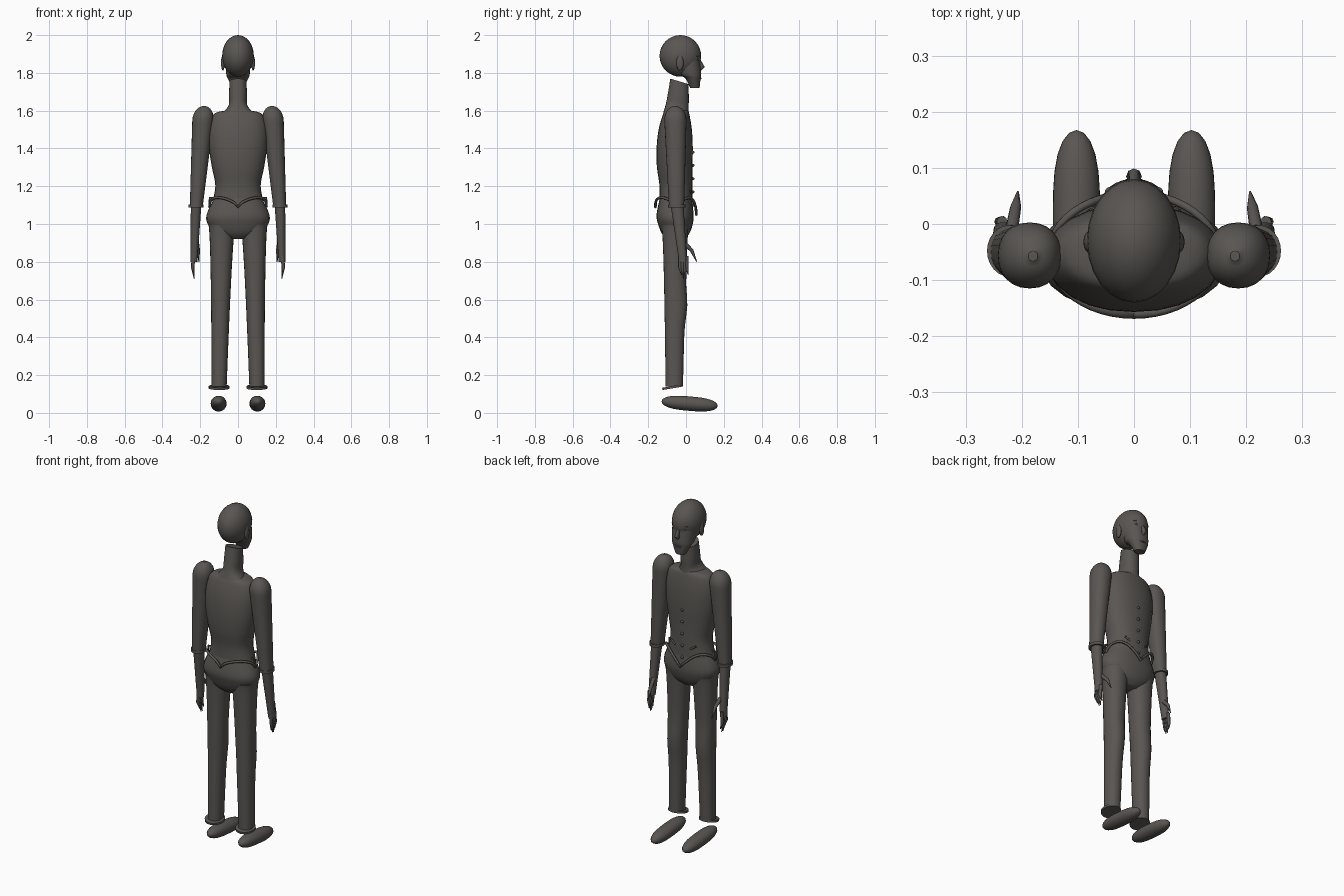
import bpy, math
from mathutils import Vector

cube = bpy.data.objects.get("Cube")
if cube:
    bpy.data.objects.remove(cube)

cloth = bpy.data.materials.new("dark_grey")
cloth.use_nodes = True
colour = (.1, .092, .084, 1)
cloth.diffuse_color = colour
cloth.node_tree.nodes["Principled BSDF"].inputs["Base Color"].default_value = colour


def finish(ob, name):
    """Name, colour and shade the object."""
    ob.name = name
    ob.data.materials.append(cloth)
    bpy.ops.object.select_all(action='DESELECT')
    bpy.context.view_layer.objects.active = ob
    ob.select_set(True)
    bpy.ops.object.mode_set(mode='EDIT')
    bpy.ops.mesh.select_all(action='SELECT')
    bpy.ops.mesh.normals_make_consistent(inside=False)
    bpy.ops.object.mode_set(mode='OBJECT')
    bpy.ops.object.shade_smooth_by_angle(angle=math.radians(50))


def skin(name, rings):
    """Join rings of points into a closed body."""
    sides = len(rings[0])
    verts = [point for ring in rings for point in ring]
    faces = [tuple(range(sides)), tuple(range(len(verts) - sides, len(verts)))]
    for start in range(0, len(verts) - sides, sides):
        for k in range(sides):
            low, nxt = start + k, start + (k + 1) % sides
            faces.append((low, nxt, nxt + sides, low + sides))
    mesh = bpy.data.meshes.new(name)
    mesh.from_pydata(verts, [], faces)
    ob = bpy.data.objects.new(name, mesh)
    bpy.context.collection.objects.link(ob)
    finish(ob, name)


def oval(x, y, z, rx, ry, power=2.2, slope=0, sides=24):
    """One horizontal section, optionally sloping down towards the front."""
    ring = []
    for k in range(sides):
        angle = math.tau * k / sides
        c, s = math.cos(angle), math.sin(angle)
        across = rx * math.copysign(abs(c) ** (2 / power), c)
        along = ry * math.copysign(abs(s) ** (2 / power), s)
        ring.append((x + across, y + along, z - slope * along))
    return ring


def body(name, rows, slope=0, steps=4):
    """Smooth body on the centre line; rows hold z, half width, y, half depth."""
    rings = []
    for i in range(len(rows) - 1):
        before, after = rows[max(i - 1, 0)], rows[min(i + 2, len(rows) - 1)]
        for step in range(steps + 1):
            t = step / steps
            z, rx, y, ry = [
                b + t / 2 * (c - a + t * (2*a - 5*b + 4*c - d + t * (3*b - a - 3*c + d)))
                for a, b, c, d in zip(before, rows[i], rows[i + 1], after)]
            if step or i == 0:
                rings.append(oval(0, y, z, rx, ry, slope=slope))
    skin(name, rings)


def limb(name, side, top, bottom, thick, thin, ease=1.0, dome=0.0, knee=0.0, steps=24):
    """Tapered limb with an optional domed top and forward knee."""
    rings = []
    for step in range(steps + 1):
        t = (step / steps) ** 2
        x, y, z = Vector(top).lerp(Vector(bottom), t)
        rx, ry = Vector(thick).lerp(Vector(thin), t ** ease)
        if dome:
            drop = min((top[2] - z) / dome, 1)
            cap = math.sqrt(max(1 - (1 - drop) ** 2, .02))
            rx, ry = rx * cap, ry * cap
        bump = knee * math.exp(-((t - .5) / .1) ** 2)
        rings.append(oval(side * x, y + bump / 2, z, rx, ry + bump / 2))
    skin(name, rings)


def rod(name, points, radii, side=1, sides=8):
    """Tapered round rod through points."""
    points = [Vector((side * x, y, z)) for x, y, z in points]
    rings, u = [], None
    for i, point in enumerate(points):
        d = (points[min(i + 1, len(points) - 1)] - points[max(i - 1, 0)]).normalized()
        u = (u - d * u.dot(d)).normalized() if u else d.orthogonal().normalized()
        v = d.cross(u)
        angles = [math.tau * k / sides for k in range(sides)]
        rings.append([point + radii[i] * (u * math.cos(a) + v * math.sin(a)) for a in angles])
    skin(name, rings)


def blob(name, centre, size, tilt=0.0, power=2.0):
    """Ellipsoid, with blunter ends along y for higher powers."""
    bpy.ops.mesh.primitive_uv_sphere_add(segments=24, ring_count=16, location=centre,
                                         rotation=(tilt, 0, 0))
    ob = bpy.context.object
    ob.scale = size
    for v in ob.data.vertices:
        reach = math.hypot(v.co.x, v.co.z)
        if reach > .01:
            grow = math.sqrt(max(1 - abs(v.co.y) ** power, 0)) / reach
            v.co.x *= grow
            v.co.z *= grow
    finish(ob, name)


def band(name, centre, size, tilt=0.0):
    """Thin oval cuff."""
    bpy.ops.mesh.primitive_cylinder_add(vertices=24, radius=1, depth=1, location=centre,
                                        rotation=(tilt, 0, 0))
    ob = bpy.context.object
    ob.scale = size
    finish(ob, name)


# Head
blob("skull", (0, -.03, 1.89), (.084, .11, .11))
body("face", [(1.9, .07, 0, .07), (1.8, .063, .02, .06),
              (1.77, .054, .037, .04), (1.72, .03, .047, .025)])
rod("nose", [(0, .06, 1.89), (0, .085, 1.83), (0, .07, 1.81)], [.005, .014, .007])
blob("mouth", (0, .073, 1.77), (.02, .01, .005))

# Neck, torso and pelvis
body("neck", [(1.755, .045, -.035, .048), (1.68, .048, -.04, .055),
              (1.62, .052, -.046, .06), (1.57, .1, -.05, .07)], slope=.3)
body("torso", [(1.6, .07, -.05, .06), (1.58, .13, -.052, .07), (1.5, .155, -.057, .088),
               (1.4, .153, -.06, .096), (1.3, .138, -.06, .094),
               (1.2, .12, -.053, .087), (1.1, .14, -.053, .087)])
body("pelvis", [(1.14, .125, -.054, .084), (1.05, .166, -.058, .098),
                (1, .16, -.056, .092), (.95, .12, -.055, .073), (.92, .05, -.055, .045)])

# Waistcoat buttons and pointed hem
for i in range(5):
    blob(f"button_{i + 1}", (0, .035, 1.1 + .07 * i), (.008, .01, .008))

hem = []
for k in range(49):
    angle = math.tau * k / 48
    c, s = math.cos(angle), math.sin(angle)
    wave = .05 * abs(math.sin(2 * angle)) ** .6
    hem.append((.15 * c, .108 * s - .054, 1.09 + wave - .04 * max(s, 0) ** 8))
rod("waistcoat_hem", hem, [.007] * len(hem))

for label, side in (("left", 1), ("right", -1)):
    # Face details
    blob(label + "_ear", (side * .08, -.032, 1.853), (.01, .019, .04))
    blob(label + "_eye", (side * .03, .062, 1.87), (.014, .008, .007))
    blob(label + "_brow", (side * .032, .058, 1.89), (.02, .01, .005))

    # Waistcoat tab and pocket
    rod(label + "_side_tab", [(.12, -.06, 1.14), (.15, -.06, 1.14), (.153, -.06, 1.09)],
        [.005] * 3, side)
    rod(label + "_pocket", [(.05, .03, 1.16), (.08, .022, 1.18)], [.005] * 2, side)

    # Arm with rolled cuff
    limb(label + "_upper_arm", side, (.18, -.057, 1.625), (.221, -.05, 1.09),
         (.06, .062), (.034, .04), dome=.08)
    band(label + "_sleeve_cuff", (side * .222, -.048, 1.095), (.04, .046, .016))
    limb(label + "_forearm", side, (.222, -.047, 1.1), (.233, -.016, .8),
         (.028, .034), (.018, .021))

    # Fingers and thumb
    for i in range(4):
        y, tip = .012 * i - .032, .7 + .02 * abs(i - 1.5)
        rod(f"{label}_finger_{i + 1}", [(.235, y, .83), (.24, y, .77), (.232, y + .008, tip)],
            [.01, .009, .002], side)
    rod(label + "_thumb", [(.218, -.01, .9), (.211, .03, .86), (.207, .057, .8)],
        [.012, .01, .002], side)

    # Leg, trouser cuff and shoe
    limb(label + "_leg", side, (.085, -.057, 1), (.1, -.062, .14),
         (.074, .075), (.04, .046), ease=.5, knee=.012)
    band(label + "_trouser_cuff", (side * .1, -.072, .136), (.055, .054, .012), tilt=.17)
    blob(label + "_shoe", (side * .1025, .019, .049), (.042, .149, .038), tilt=-.085, power=3)
